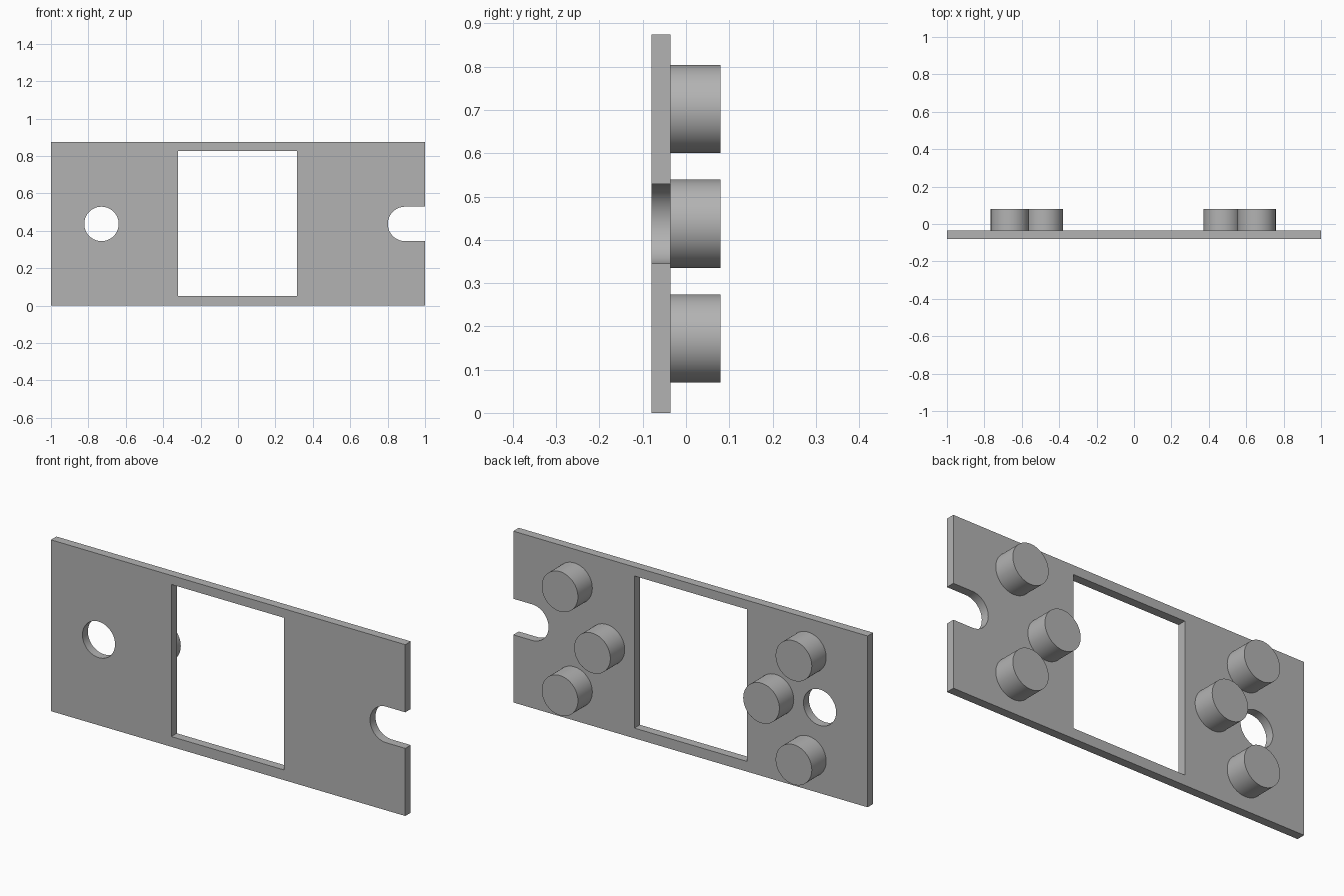
import bpy
import math

if "Cube" in bpy.data.objects:
    bpy.data.objects.remove(bpy.data.objects["Cube"], do_unlink=True)

# Single flat colour
grey = bpy.data.materials.new("plain grey")
grey.use_nodes = True
colour = (0.45, 0.45, 0.45, 1)
grey.diffuse_color = colour
grey.node_tree.nodes["Principled BSDF"].inputs["Base Color"].default_value = colour

HEIGHT = 0.874
MID = HEIGHT / 2
BACK, PLATE_BACK, FRONT = 0.08, -0.036, -0.08


def box(name, x0, x1, y0, y1, z0, z1):
    centre = ((x0 + x1) / 2, (y0 + y1) / 2, (z0 + z1) / 2)
    bpy.ops.mesh.primitive_cube_add(size=1, location=centre)
    ob = bpy.context.object
    ob.name = name
    ob.scale = (x1 - x0, y1 - y0, z1 - z0)
    bpy.ops.object.transform_apply(location=True, rotation=False, scale=True)
    ob.data.materials.append(grey)
    return ob


def rod(name, x, z, radius, y0, y1):
    bpy.ops.mesh.primitive_cylinder_add(
        vertices=64, radius=radius, depth=y1 - y0,
        location=(x, (y0 + y1) / 2, z), rotation=(math.pi / 2, 0, 0))
    ob = bpy.context.object
    ob.name = name
    ob.data.materials.append(grey)
    bpy.ops.object.shade_smooth_by_angle(angle=math.radians(30))
    return ob


def cut(target, cutter):
    mod = target.modifiers.new("cut", "BOOLEAN")
    mod.operation = "DIFFERENCE"
    mod.solver = "EXACT"
    mod.object = cutter
    bpy.context.view_layer.objects.active = target
    bpy.ops.object.modifier_apply(modifier=mod.name)
    bpy.data.objects.remove(cutter, do_unlink=True)


# Mounting plate with window, round hole and open-ended slot
plate = box("mounting_plate", -1, 1, FRONT, PLATE_BACK, 0, HEIGHT)
SLOT_X, HOLE_R = 0.893, 0.092
cut(plate, box("window_cutter", -0.32, 0.316, -0.2, 0.2, 0.052, 0.828))
cut(plate, rod("hole_cutter", -0.73, MID, HOLE_R, -0.2, 0.2))
cut(plate, rod("slot_end_cutter", SLOT_X, MID, HOLE_R, -0.2, 0.2))
cut(plate, box("slot_cutter", SLOT_X, 1.1, -0.2, 0.2, MID - HOLE_R, MID + HOLE_R))

bpy.ops.object.select_all(action="DESELECT")
plate.select_set(True)
bpy.context.view_layer.objects.active = plate
bpy.ops.object.shade_smooth_by_angle(angle=math.radians(30))

# Three pegs on the back at each side of the window
PEG_R, SPREAD, OFFSET = 0.102, 0.265, -0.004
for side, sign in (("left", 1), ("right", -1)):
    for level, reach, dz in (("upper", 0.66, SPREAD),
                             ("middle", 0.477, 0),
                             ("lower", 0.66, -SPREAD)):
        rod(f"{side}_{level}_peg", sign * reach + OFFSET, MID + dz,
            PEG_R, PLATE_BACK, BACK)
